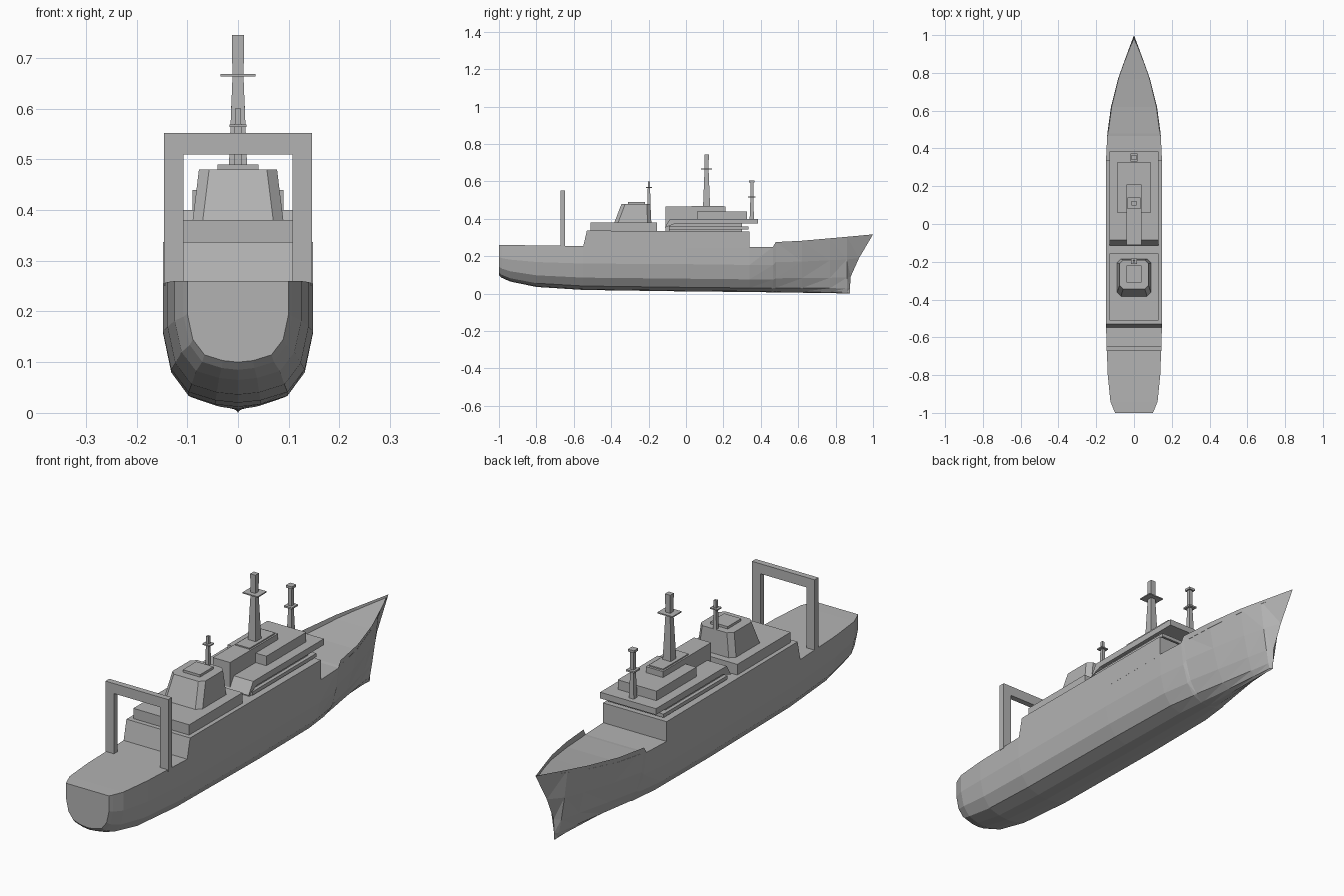
import bpy, bmesh

cube = bpy.data.objects.get("Cube")
if cube:
    bpy.data.objects.remove(cube)

grey = bpy.data.materials.new("ship_grey")
grey.use_nodes = True
grey.diffuse_color = (0.45, 0.45, 0.45, 1)
grey.node_tree.nodes["Principled BSDF"].inputs["Base Color"].default_value = grey.diffuse_color


def finish(name, bm, fix_normals=True):
    if fix_normals:
        bmesh.ops.recalc_face_normals(bm, faces=bm.faces[:])
    mesh = bpy.data.meshes.new(name)
    bm.to_mesh(mesh)
    bm.free()
    mesh.materials.append(grey)
    obj = bpy.data.objects.new(name, mesh)
    bpy.context.collection.objects.link(obj)
    return obj


def loft(name, rings):
    """Closed solid through rings of equal point count."""
    bm = bmesh.new()
    rows = [[bm.verts.new(p) for p in ring] for ring in rings]
    count = len(rows[0])
    for a, b in zip(rows, rows[1:]):
        for i in range(count):
            j = (i + 1) % count
            bm.faces.new((a[i], a[j], b[j], b[i]))
    bm.faces.new(rows[0])
    bm.faces.new(rows[-1])
    return finish(name, bm)


def rect(hx, y0, y1, z, cut=0):
    """Horizontal rectangle, optionally with cut corners."""
    if not cut:
        return [(-hx, y0, z), (hx, y0, z), (hx, y1, z), (-hx, y1, z)]
    c = cut
    return [(-hx + c, y0, z), (hx - c, y0, z), (hx, y0 + c, z), (hx, y1 - c, z),
            (hx - c, y1, z), (-hx + c, y1, z), (-hx, y1 - c, z), (-hx, y0 + c, z)]


def block(name, hx, y0, y1, z0, z1):
    return loft(name, [rect(hx, y0, y1, z0), rect(hx, y0, y1, z1)])


def side_profile(name, hx, points):
    """Side outline stretched across the beam."""
    return loft(name, [[(x, y, z) for y, z in points] for x in (-hx, hx)])


def square_mast(name, y, levels):
    """Tapered square post from (height, half width) levels."""
    return loft(name, [rect(h, y - h, y + h, z) for z, h in levels])


# Hull section: width fraction, height fraction from rail to keel
section = [(1, 1), (1, .6), (.89, .28), (.66, .09), (.3, .02), (0, 0)]
# Stations: y, rail half width, keel half width, keel z, rail z, deck z
stations = [
    (-1, .10, .10, .10, .26, .26),
    (-.985, .107, .107, .085, .26, .26),
    (-.94, .125, .125, .065, .26, .26),
    (-.8, .139, .139, .036, .258, .258),
    (-.55, .148, .148, .02, .255, .255),
    (0, .148, .148, .012, .255, .255),
    (.34, .148, .138, .009, .25, .25),
    (.465, .142, .112, .007, .25, .25),
    (.48, .141, .108, .007, .276, .252),
    (.62, .122, .07, .005, .283, .262),
    (.77, .084, .034, .003, .296, .28),
    (.86, .052, .014, .001, .304, .292),
]
stem = [(1, .317), (.925, .19), (.88, .09), (.877, .03), (.877, .006), (.875, 0)]

bm = bmesh.new()
rings = []
for y, top_w, low_w, keel, rail, deck in stations:
    half = []
    for w, h in section:
        half.append((w * (low_w + (top_w - low_w) * h), y, keel + (rail - keel) * h))
    ring = half + [(-x, yy, z) for x, yy, z in reversed(half[:-1])]
    rings.append([bm.verts.new(p) for p in ring])
half = [(0, y, z) for y, z in stem]
rings.append([bm.verts.new(p) for p in half + half[-2::-1]])
for a, b in zip(rings, rings[1:]):
    for i in range(len(a) - 1):
        bm.faces.new((a[i], a[i + 1], b[i + 1], b[i]))
bm.faces.new(rings[0][::-1])
bmesh.ops.remove_doubles(bm, verts=bm.verts[:], dist=.0001)
bmesh.ops.triangulate(bm, faces=[f for f in bm.faces if f.calc_center_median().y > .3])
finish("hull", bm)

# Deck, sunk behind the bow rail
bm = bmesh.new()
edges = []
for y, top_w, low_w, keel, rail, deck in stations:
    w = top_w * (1 if rail == deck else .975)
    edges.append([bm.verts.new((s * w, y, deck)) for s in (-1, 1)])
for a, b in zip(edges, edges[1:]):
    bm.faces.new((a[0], a[1], b[1], b[0]))
tip = bm.verts.new((0, .985, .309))
bm.faces.new((edges[-1][0], edges[-1][1], tip))
finish("deck", bm, False)

# Full-beam superstructure with sloping aft wall
side_profile("main_house", .148,
             [(-.55, .25), (-.53, .337), (.34, .333), (.34, .245)])

# Aft house, funnel and its cap
block("aft_house", .13, -.51, -.155, .335, .38)
loft("funnel", [rect(.09, -.385, -.185, .375, .02), rect(.077, -.345, -.19, .48, .02)])
block("funnel_cap", .04, -.31, -.22, .478, .49)

# Forward house: stepped decks under an overhanging bridge
block("lower_house", .115, -.09, .30, .33, .38)
block("walkway", .13, -.09, .335, .343, .358)
side_profile("bridge_deck", .13,
             [(-.115, .352), (-.085, .4), (.385, .4), (.385, .374), (-.06, .374)])
block("bridge_house", .09, .06, .325, .395, .44)
block("upper_house", .04, -.11, .21, .335, .465)
block("upper_platform", .033, .03, .2, .46, .47)

# Masts with yards
square_mast("main_mast", .11, [(.46, .019), (.66, .011), (.745, .012)])
block("main_mast_platform", .035, .08, .14, .663, .668)
square_mast("fore_mast", .352, [(.39, .012), (.5, .008), (.6, .008)])
block("fore_mast_platform", .018, .332, .372, .513, .52)
block("fore_mast_top", .014, .338, .366, .595, .605)
square_mast("aft_mast", -.198, [(.375, .009), (.6, .006)])
block("aft_mast_platform", .017, -.213, -.183, .564, .569)

# Stern gantry
gantry = [(-.146, .25), (-.146, .552), (.146, .552), (.146, .25),
          (.107, .25), (.107, .51), (-.107, .51), (-.107, .25)]
loft("stern_gantry", [[(x, y, z) for x, z in gantry] for y in (-.672, -.647)])
